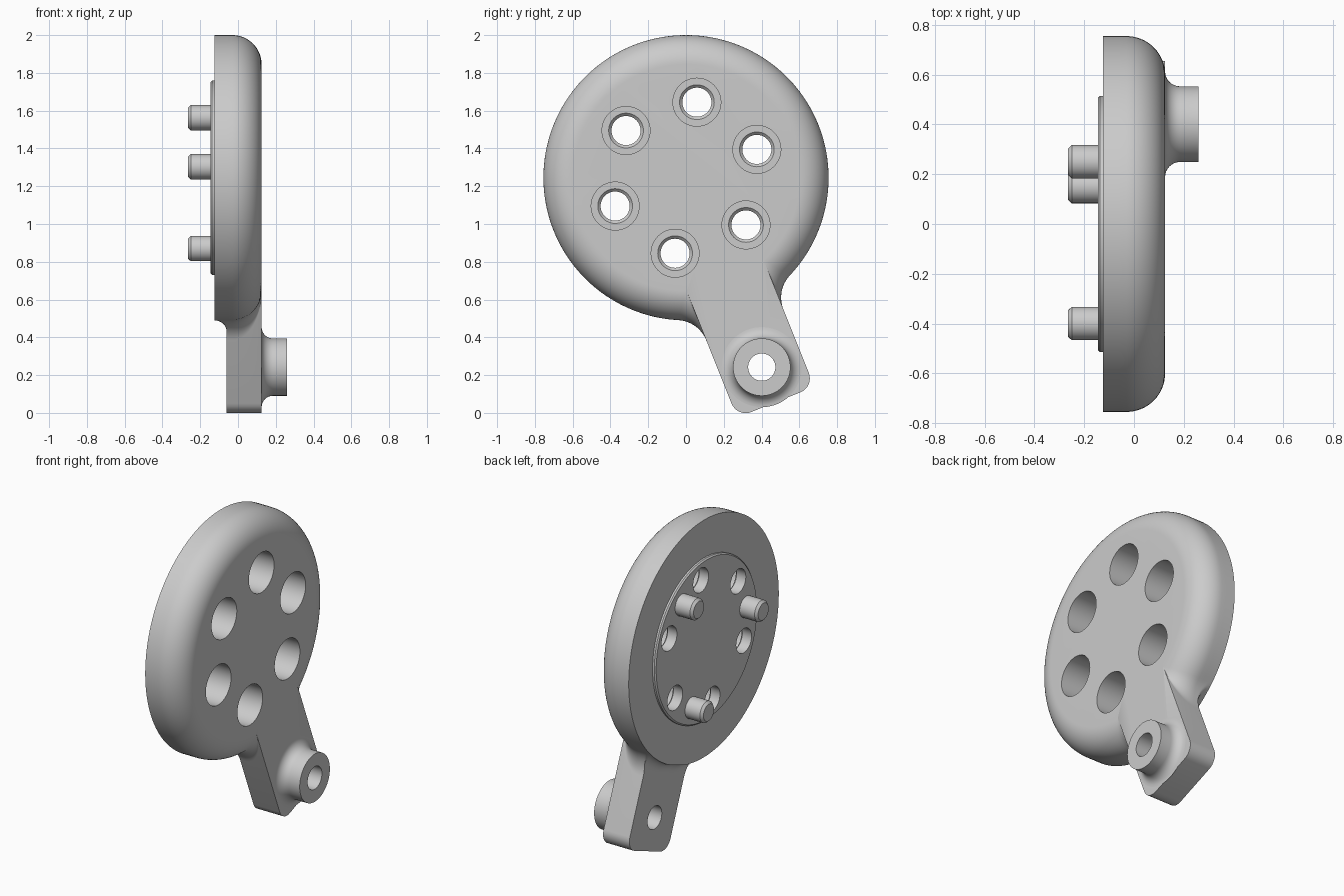
import bpy, bmesh, math

old = bpy.data.objects.get("Cube")
if old:
    bpy.data.objects.remove(old, do_unlink=True)

metal = bpy.data.materials.new("plain grey")
metal.use_nodes = True
GREY = (0.6, 0.6, 0.6, 1)
metal.diffuse_color = GREY
metal.node_tree.nodes["Principled BSDF"].inputs["Base Color"].default_value = GREY

CZ = 1.245                      # height of the disc axis
AXIS = math.radians(-68.2)      # direction of the arm in the y-z plane
DISC_R, ROUND = 0.755, 0.155    # disc radius and rim rounding
BACK, ARM_BACK, FRONT = -0.125, -0.06, 0.125
HALF_W, ARM_END, CORNER = 0.22, 1.28, 0.08
BLEND, STEP = 0.17, 0.065       # arm-to-rim blend, step fillet behind the arm


def polar(radius, angle):
    return radius * math.cos(angle), CZ + radius * math.sin(angle)


def finish(name, bm):
    bmesh.ops.remove_doubles(bm, verts=bm.verts, dist=1e-5)
    bmesh.ops.recalc_face_normals(bm, faces=bm.faces)
    mesh = bpy.data.meshes.new(name)
    bm.to_mesh(mesh)
    bm.free()
    mesh.materials.append(metal)
    obj = bpy.data.objects.new(name, mesh)
    bpy.context.collection.objects.link(obj)
    return obj


def skin(bm, loops, closed=False):
    """Join equal-length rings of points with quads."""
    rings = [[bm.verts.new(p) for p in loop] for loop in loops]
    pairs = list(zip(rings, rings[1:]))
    if closed:
        pairs.append((rings[-1], rings[0]))
    for a, b in pairs:
        n = len(a)
        for i in range(n):
            j = (i + 1) % n
            bm.faces.new((a[i], a[j], b[j], b[i]))
    return rings


def lathe(name, profile, centre=(0, CZ), closed=False, seg=64):
    """Spin a profile of (radius, x) about a line parallel to x."""
    bm = bmesh.new()
    turn = [2 * math.pi * i / seg for i in range(seg)]
    rings = skin(bm, [[(x, centre[0] + r * math.cos(a), centre[1] + r * math.sin(a))
                       for a in turn] for r, x in profile], closed)
    if not closed:
        bm.faces.new(rings[0])
        bm.faces.new(rings[-1])
    return finish(name, bm)


def outline(x, rim, blend, limit=None):
    """Disc and arm section: rim arc, concave blend, arm side, rounded corner."""
    side = HALF_W + blend
    along = math.sqrt((rim + blend) ** 2 - side ** 2)
    phi = math.atan2(side, along)
    half = []
    for i in range(65):
        a = math.pi + (phi - math.pi) * i / 64
        half.append((rim * math.cos(a), rim * math.sin(a)))
    for i in range(1, 13):
        a = phi + math.pi + (1.5 * math.pi - phi - math.pi) * i / 12
        half.append((along + blend * math.cos(a), side + blend * math.sin(a)))
    for i in range(9):
        a = math.pi / 2 * (1 - i / 8)
        half.append((ARM_END - CORNER + CORNER * math.cos(a),
                     HALF_W - CORNER + CORNER * math.sin(a)))
    points = half + [(u, -v) for u, v in reversed(half[1:])]
    ring = []
    for u, v in points:
        r = math.hypot(u, v)
        if limit:
            r = min(r, limit)
        ring.append((x, *polar(r, AXIS + math.atan2(v, u))))
    return ring


def cut(obj, cutter):
    mod = obj.modifiers.new("hole", "BOOLEAN")
    mod.operation = "DIFFERENCE"
    mod.solver = "EXACT"
    mod.object = cutter
    bpy.context.view_layer.objects.active = obj
    bpy.ops.object.modifier_apply(modifier=mod.name)


# Rounded disc with its arm, built as sections from back to front
sections = []
for i in range(9):
    a = math.pi / 2 * i / 8
    sections.append(outline(BACK + STEP * math.sin(a), DISC_R, BLEND,
                            DISC_R + STEP * (1 - math.cos(a))))
sections.append(outline(ARM_BACK, DISC_R, BLEND))
for i in range(17):
    a = math.pi / 2 * i / 16
    sections.append(outline(FRONT - ROUND + ROUND * math.sin(a),
                            DISC_R - ROUND + ROUND * math.cos(a),
                            max(BLEND * math.cos(a), 0.002)))
bm = bmesh.new()
rings = skin(bm, sections)
bm.faces.new(rings[0])
bm.faces.new(rings[-1])
body = finish("disc_and_arm", bm)

# Raised round pad on the back
pad = lathe("back_pad", [(0.515, BACK), (0.515, -0.137), (0.507, -0.145)], seg=128)

# Six stepped holes through the disc and pad
for k in range(6):
    spot = polar(0.404, math.radians(21.8 + 60 * k))
    cutter = lathe("hole_cutter", [(0.127, 0.2), (0.127, -0.065), (0.092, -0.065),
                                   (0.077, -0.08), (0.077, -0.2)], spot, seg=48)
    cut(body, cutter)
    cut(pad, cutter)
    bpy.data.objects.remove(cutter, do_unlink=True)

# Bore through the arm
boss_spot = polar(1.08, AXIS)
cutter = lathe("bore_cutter", [(0.072, 0.3), (0.072, -0.3)], boss_spot, seg=48)
cut(body, cutter)
bpy.data.objects.remove(cutter, do_unlink=True)

# Hollow boss flaring into the arm
flare = [(0.212 - 0.06 * math.sin(a), FRONT + 0.06 * (1 - math.cos(a)))
         for a in (math.pi / 2 * i / 8 for i in range(9))]
boss = lathe("arm_boss", [(0.072, FRONT)] + flare + [(0.152, 0.26), (0.072, 0.26)],
             boss_spot, closed=True)

# Three chamfered locating pins on the back
parts = [body, pad, boss]
for k in range(3):
    spot = polar(0.404, math.radians(51.8 + 120 * k))
    parts.append(lathe("locating_pin_%d" % (k + 1),
                       [(0.067, -0.14), (0.067, -0.25), (0.053, -0.265)], spot, seg=48))

# Smooth curves, crisp edges
bpy.ops.object.select_all(action="DESELECT")
for obj in parts:
    obj.select_set(True)
bpy.context.view_layer.objects.active = body
bpy.ops.object.shade_smooth_by_angle(angle=math.radians(30))
